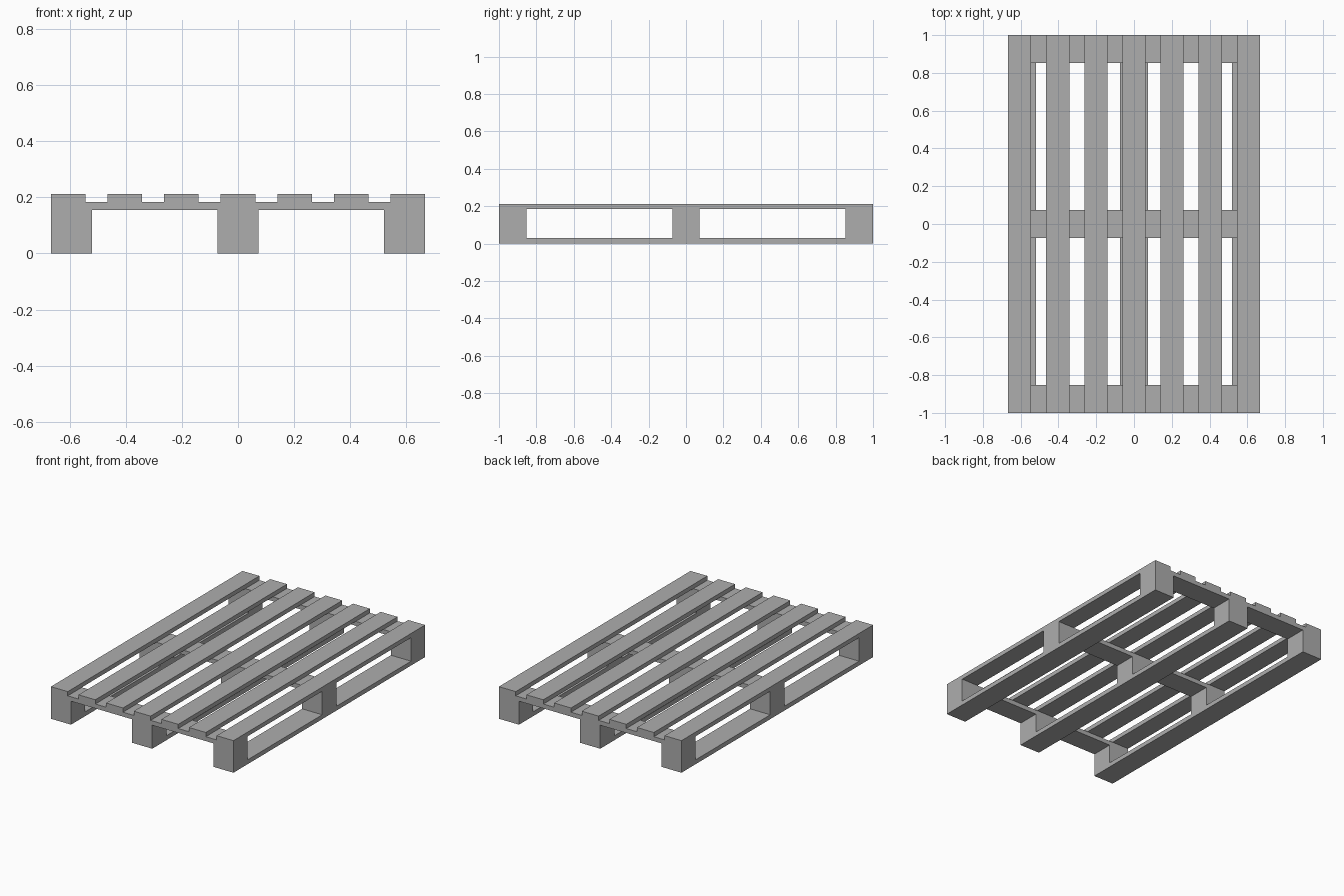
import bpy

if "Cube" in bpy.data.objects:
    bpy.data.objects.remove(bpy.data.objects["Cube"])

HALF_X, HALF_Y = 0.667, 1.0
BLOCK = 0.147            # block, runner and cross board width
SLAT = 0.123             # deck slat width
Z_RUNNER, Z_BLOCK, Z_CROSS, Z_DECK = 0.029, 0.155, 0.184, 0.212

grey = bpy.data.materials.new("dark_grey")
grey.diffuse_color = (0.42, 0.42, 0.42, 1)
grey.use_nodes = True
grey.node_tree.nodes["Principled BSDF"].inputs["Base Color"].default_value = grey.diffuse_color


def box(name, x, y, width, length, z0, z1):
    bpy.ops.mesh.primitive_cube_add(size=1, location=(x, y, (z0 + z1) / 2))
    ob = bpy.context.object
    ob.name = name
    ob.scale = (width, length, z1 - z0)
    bpy.ops.object.transform_apply(location=False, rotation=False, scale=True)
    ob.data.materials.append(grey)
    return ob


columns = [s * (HALF_X - BLOCK / 2) for s in (-1, 0, 1)]
rows = [s * (HALF_Y - BLOCK / 2) for s in (-1, 0, 1)]

# Bottom runners with three spacer blocks on each
for x in columns:
    box("bottom_runner", x, 0, BLOCK, 2 * HALF_Y, 0, Z_RUNNER)
    for y in rows:
        box("spacer_block", x, y, BLOCK, BLOCK, Z_RUNNER, Z_BLOCK)

# Cross boards joining the blocks
for y in rows:
    box("cross_board", 0, y, 2 * HALF_X, BLOCK, Z_BLOCK, Z_CROSS)

# Seven evenly spaced deck slats
for i in range(-3, 4):
    x = i * (HALF_X - SLAT / 2) / 3
    box("deck_slat", x, 0, SLAT, 2 * HALF_Y, Z_CROSS, Z_DECK)
